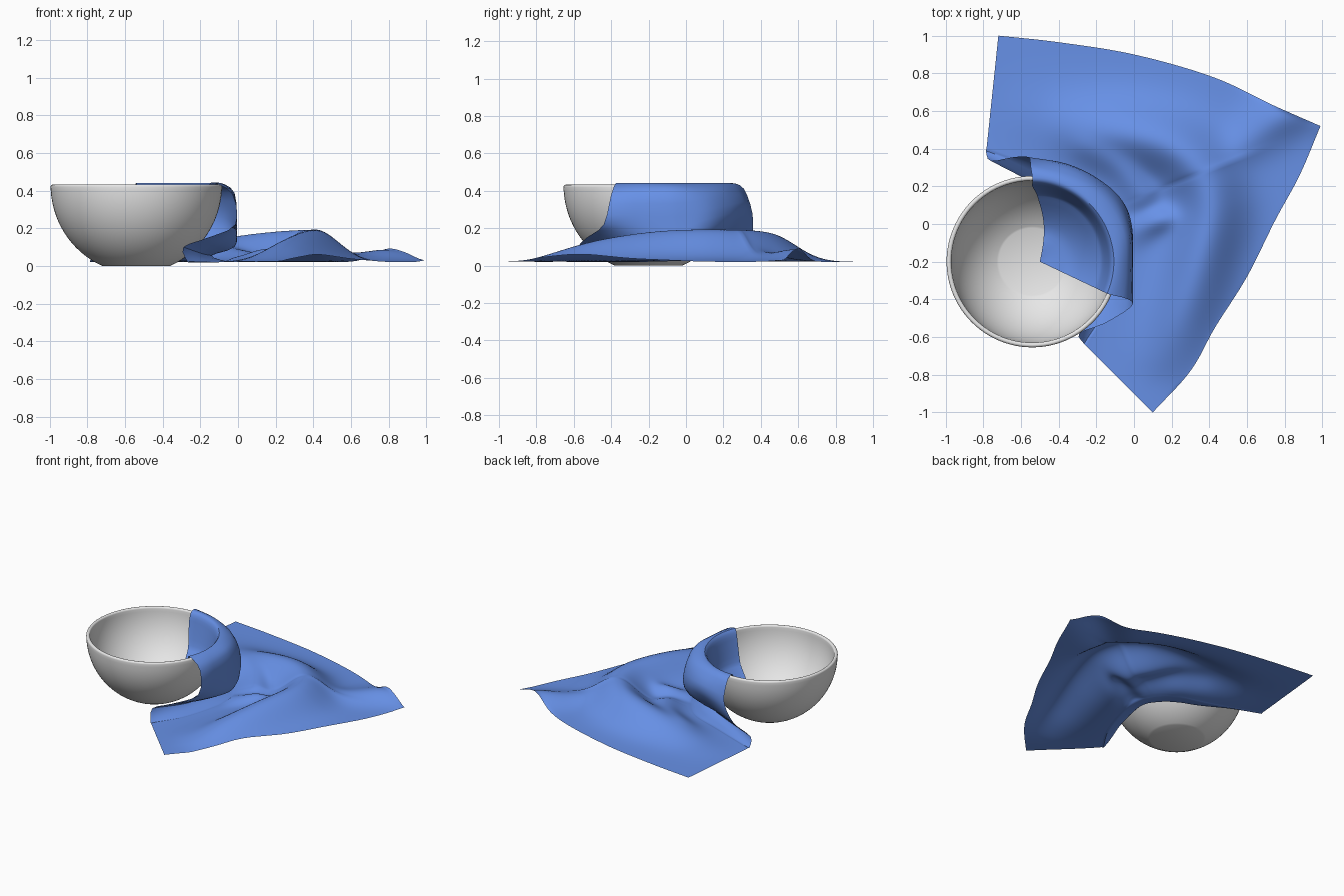
import bpy, bmesh, math
from mathutils import Vector

if "Cube" in bpy.data.objects:
    bpy.data.objects.remove(bpy.data.objects["Cube"])

CX, CY = -0.54, -0.2          # bowl centre
RIM = 0.43                    # bowl height


def material(name, rgb):
    m = bpy.data.materials.new(name)
    m.diffuse_color = (*rgb, 1)
    m.use_nodes = True
    m.node_tree.nodes["Principled BSDF"].inputs["Base Color"].default_value = m.diffuse_color
    return m


def make_object(name, bm, mat):
    bmesh.ops.remove_doubles(bm, verts=bm.verts, dist=1e-5)
    me = bpy.data.meshes.new(name)
    bm.to_mesh(me)
    bm.free()
    ob = bpy.data.objects.new(name, me)
    bpy.context.collection.objects.link(ob)
    me.materials.append(mat)
    bpy.context.view_layer.objects.active = ob
    ob.select_set(True)
    bpy.ops.object.shade_smooth_by_angle(angle=math.radians(40))
    ob.select_set(False)
    return ob


def spline(pts, t):
    """Catmull-Rom through pts, t in 0..1"""
    n = len(pts) - 1
    i = min(int(t * n), n - 1)
    u = t * n - i
    p1, p2 = pts[i], pts[i + 1]
    p0 = pts[i - 1] if i > 0 else p1 * 2 - p2
    p3 = pts[i + 2] if i + 2 <= n else p2 * 2 - p1
    return (p1 * 2 + (p2 - p0) * u + (p0 * 2 - p1 * 5 + p2 * 4 - p3) * u * u
            + (p1 * 3 - p0 - p2 * 3 + p3) * u ** 3) * 0.5


def vecs(rows):
    return [Vector(r) for r in rows]


# ---- bowl: lathe of an elliptical outer and inner wall with a rounded lip
def wall(radius, depth, z):
    return radius * math.sqrt(1 - ((RIM - z) / depth) ** 2)


def inner_z(r):
    return max(0.025, RIM - 0.445 * math.sqrt(max(0, 1 - (r / 0.43) ** 2)))


zs = [RIM * (i / 20) ** 1.4 for i in range(20)]
outer = [(0, 0)] + [(wall(0.455, 0.468, z), z) for z in zs]
lip = [(0.4425 + 0.0125 * math.cos(a), 0.42 + 0.0125 * math.sin(a))
       for a in [math.pi * i / 8 for i in range(9)]]
inner = [(wall(0.43, 0.445, max(z, 0.025)), z) for z in reversed(zs) if z > 0.03]
inner += [(wall(0.43, 0.445, 0.025), 0.025), (0, 0.025)]
profile = outer + lip + inner
bm = bmesh.new()
verts = [bm.verts.new((CX + r, CY, z)) for r, z in profile]
edges = [bm.edges.new(p) for p in zip(verts, verts[1:])]
bmesh.ops.spin(bm, geom=verts + edges, cent=(CX, CY, 0), axis=(0, 0, 1),
               angle=2 * math.pi, steps=96, use_duplicate=False)
bmesh.ops.remove_doubles(bm, verts=bm.verts, dist=1e-5)
bmesh.ops.recalc_face_normals(bm, faces=bm.faces)
make_object("bowl", bm, material("light grey", (0.8, 0.8, 0.8)))

# ---- cloth: folds lying on the ground (crest x, y, z; width left and right of it)
RIDGES = [
    (vecs([(0.14, -0.84, 0.005), (0.26, -0.5, 0.11), (0.35, -0.2, 0.16), (0.41, 0.05, 0.175),
           (0.37, 0.25, 0.175), (0.22, 0.4, 0.165), (0.0, 0.47, 0.14), (-0.25, 0.5, 0.09),
           (-0.5, 0.56, 0.02)]), 0.115, 0.125),
    (vecs([(0.45, 0.3, 0.07), (0.62, 0.46, 0.055), (0.77, 0.57, 0.075), (0.86, 0.61, 0.065)]),
     0.08, 0.08),
    (vecs([(0.02, -0.03, 0.04), (0.15, 0.02, 0.08), (0.27, 0.01, 0.06)]), 0.05, 0.05),
    (vecs([(0.04, 0.17, 0.06), (-0.08, 0.32, 0.08), (-0.25, 0.42, 0.07)]), 0.07, 0.07),
]
RIDGES = [([spline(c, i / 20) for i in range(21)], l, r) for c, l, r in RIDGES]


def ground_fold(x, y):
    total = 0
    for crest, left, right in RIDGES:
        best = None
        for a, b in zip(crest, crest[1:]):           # nearest point on the crest line
            dx, dy = b.x - a.x, b.y - a.y
            t = ((x - a.x) * dx + (y - a.y) * dy) / (dx * dx + dy * dy)
            t = min(1, max(0, t))
            ex, ey = x - a.x - dx * t, y - a.y - dy * t
            d2 = ex * ex + ey * ey
            if best is None or d2 < best[0]:
                side = (dx * ey - dy * ex) / math.sqrt((dx * dx + dy * dy) * (d2 + 1e-9))
                best = (d2, a.z + (b.z - a.z) * t, side)
        d2, z, side = best
        w = right + (left - right) * (side + 1) / 2
        total += (max(z, 0) * math.exp(-d2 / (2 * w * w))) ** 3
    return 0.02 + total ** (1 / 3)


# Rings of the hanging part, front edge to back edge, from the rim down;
# the last three tuck the cloth in under the bowl
HANG = [vecs(r) for r in (
    [(-0.03, -0.40, 0.38), (-0.02, -0.26, 0.38), (-0.025, -0.06, 0.39), (-0.09, 0.09, 0.39),
     (-0.21, 0.2, 0.4), (-0.37, 0.27, 0.41), (-0.55, 0.31, 0.41)],
    [(-0.015, -0.44, 0.22), (-0.01, -0.27, 0.22), (-0.01, -0.04, 0.2), (-0.06, 0.12, 0.25),
     (-0.19, 0.24, 0.28), (-0.36, 0.32, 0.3), (-0.56, 0.355, 0.28)],
    [(-0.16, -0.53, 0.15), (-0.06, -0.29, 0.12), (-0.02, -0.05, 0.1), (-0.08, 0.1, 0.14),
     (-0.21, 0.19, 0.15), (-0.38, 0.24, 0.15), (-0.64, 0.355, 0.15)],
    [(-0.29, -0.58, 0.1), (-0.19, -0.32, 0.065), (-0.14, -0.08, 0.055), (-0.2, 0.03, 0.06),
     (-0.3, 0.1, 0.06), (-0.44, 0.17, 0.06), (-0.76, 0.335, 0.08)],
    [(-0.27, -0.63, 0.025), (-0.14, -0.4, 0.022), (-0.06, -0.07, 0.025), (-0.13, 0.08, 0.03),
     (-0.24, 0.18, 0.03), (-0.44, 0.25, 0.025), (-0.785, 0.38, 0.025)])]
RIGHT_EDGE = vecs([(0.1, -1, 0), (0.3, -0.78, 0), (0.43, -0.55, 0), (0.6, -0.28, 0),
                   (0.75, 0.02, 0), (0.88, 0.26, 0), (0.99, 0.52, 0)])
BACK_EDGE = vecs([(0.99, 0.52, 0), (0.74, 0.63, 0), (0.42, 0.78, 0), (0, 0.9, 0),
                  (-0.4, 0.965, 0), (-0.72, 1, 0)])
TIP = Vector((-0.5, -0.2, 0))


def cloth_strand(a):
    """One strand from the corner in the bowl, over the rim, to the far edge"""
    th = math.radians(-23 + 113 * a)
    d = Vector((math.cos(th), math.sin(th), 0))
    centre = Vector((CX, CY, 0))
    pts = []
    for g in (0, 0.2, 0.4, 0.6, 0.8, 0.88):          # lying on the inside of the bowl
        p = TIP.lerp(centre + d * 0.415, g)
        p.x += 0.04 * math.sin(math.pi * g) * a
        p.z = inner_z((p - centre).length) + 0.018 + 0.012 * math.sin(math.pi * g)
        pts.append(p)
    for r, z in ((0.4, 0.35), (0.417, 0.42), (0.447, 0.441)):   # over the rim
        pts.append(centre + d * r + Vector((0, 0, z)))
    pts += [spline(ring, a) for ring in HANG]
    start = pts[-1]
    end = spline(RIGHT_EDGE, a * 2) if a <= 0.5 else spline(BACK_EDGE, a * 2 - 1)
    lift = start.z - ground_fold(start.x, start.y)
    for i in range(1, 31):                           # lying on the ground
        f = i / 30
        p = start.lerp(end, f)
        p.z = max(0.02, ground_fold(p.x, p.y) + lift * (1 - f) ** 8)
        pts.append(p)
    n = (len(pts) - 1) * 3
    return [spline(pts, i / n) for i in range(n + 1)]


bm = bmesh.new()
COLS = 96
grid = [[bm.verts.new(p) for p in cloth_strand(i / COLS)] for i in range(COLS + 1)]
for s, t in zip(grid, grid[1:]):
    for j in range(len(s) - 1):
        bm.faces.new((s[j], s[j + 1], t[j + 1], t[j]))
# soften the folds on the ground, keeping the outline
soft = [v for strand in grid[1:-1] for v in strand[44:-1]]
for _ in range(12):
    bmesh.ops.smooth_vert(bm, verts=soft, factor=0.5, use_axis_z=True)
cloth = make_object("cloth", bm, material("blue", (0.136, 0.283, 0.8)))
for p in cloth.data.polygons:
    p.use_smooth = True
